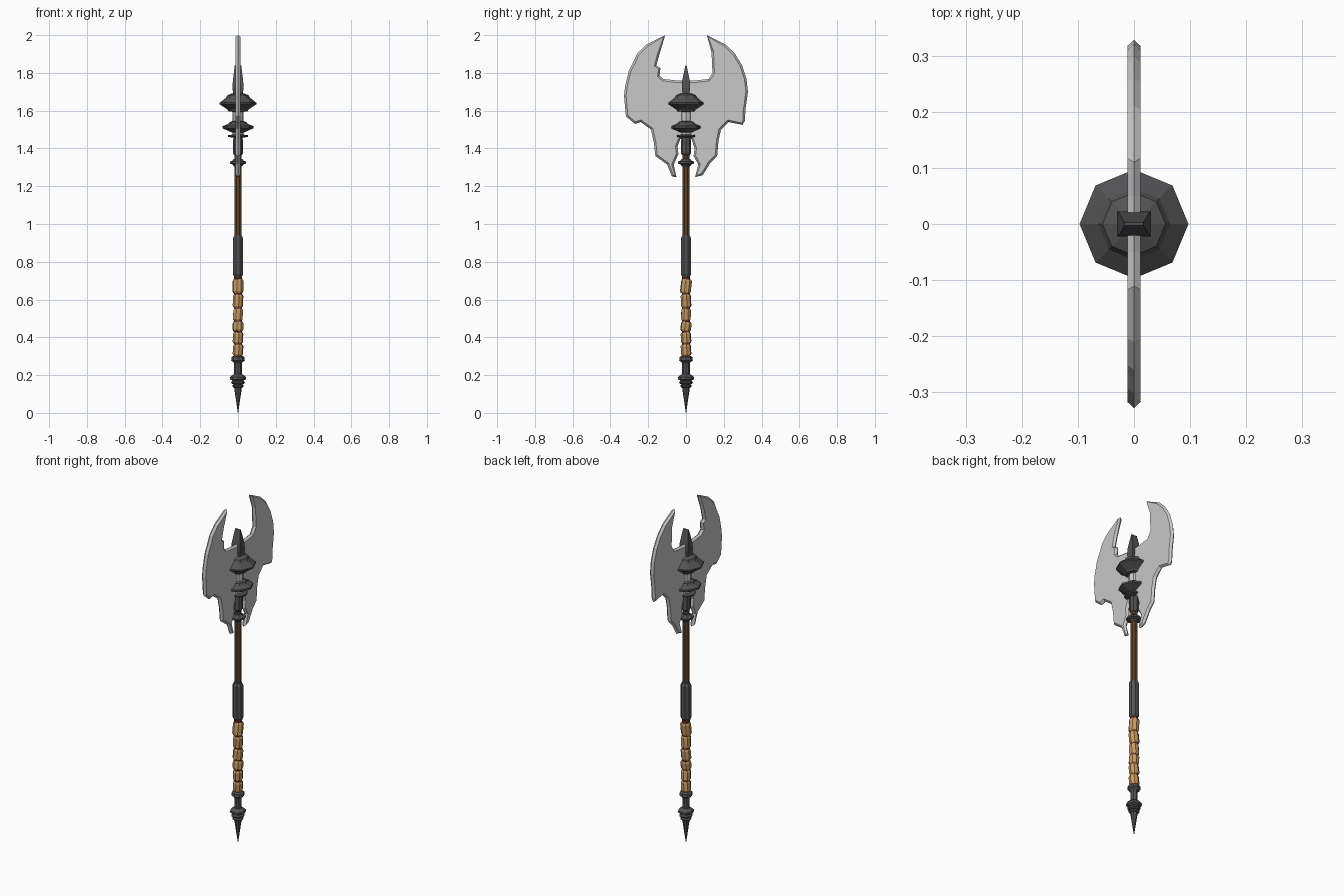
import bpy, bmesh, math, random
from mathutils import Matrix, Vector
random.seed(4)


def mat(name, rgb):
    m = bpy.data.materials.new(name)
    m.diffuse_color = (*rgb, 1)
    return m


STEEL = mat("light_steel", (0.58, 0.58, 0.58))
IRON = mat("dark_iron", (0.085, 0.085, 0.088))
WOOD = mat("brown_wood", (0.11, 0.055, 0.024))
LEATHER = mat("tan_leather", (0.58, 0.33, 0.13))
RED = mat("dark_red", (0.14, 0.02, 0.018))


def finish(bm, name, material):
    me = bpy.data.meshes.new(name)
    bm.to_mesh(me)
    bm.free()
    me.materials.append(material)
    ob = bpy.data.objects.new(name, me)
    bpy.context.collection.objects.link(ob)
    return ob


def lathe(name, profile, material, sides=8, turn=0.0, tilt=0.0):
    """Flat-faced turned part from (radius, z) pairs, closed at both ends."""
    bm = bmesh.new()
    mid = (profile[0][1] + profile[-1][1]) / 2
    rings = []
    for r, z in profile:
        rings.append([bm.verts.new((r * math.cos(turn + math.tau * i / sides),
                                    r * math.sin(turn + math.tau * i / sides), z))
                      for i in range(sides)])
    for a, b in zip(rings, rings[1:]):
        for i in range(sides):
            j = (i + 1) % sides
            bm.faces.new((a[i], a[j], b[j], b[i]))
    bm.faces.new(rings[0][::-1])
    bm.faces.new(rings[-1])
    bmesh.ops.recalc_face_normals(bm, faces=bm.faces)
    if tilt:
        bmesh.ops.rotate(bm, verts=bm.verts, cent=(0, 0, mid),
                         matrix=Matrix.Rotation(tilt, 3, Vector((math.cos(turn * 5), math.sin(turn * 5), 0))))
    return finish(bm, name, material)


# double blade: chipped outline in the y-z plane, bevelled edge, mirrored in x
right = [(0.03, 1.45), (0.045, 1.40), (0.04, 1.36), (0.065, 1.315), (0.048, 1.248),
         (0.088, 1.258), (0.13, 1.325), (0.165, 1.36), (0.172, 1.44), (0.185, 1.50),
         (0.225, 1.54), (0.30, 1.525), (0.313, 1.55), (0.314, 1.60), (0.328, 1.70),
         (0.32, 1.77), (0.297, 1.84), (0.26, 1.90), (0.21, 1.95), (0.11, 2.0),
         (0.135, 1.91), (0.14, 1.80), (0.12, 1.768), (0.05, 1.76)]
left = [(-0.05, 1.76), (-0.12, 1.768), (-0.14, 1.785), (-0.135, 1.825), (-0.157, 1.84),
        (-0.14, 1.90), (-0.11, 2.0), (-0.21, 1.95), (-0.26, 1.90), (-0.275, 1.865),
        (-0.303, 1.81), (-0.322, 1.73), (-0.328, 1.68), (-0.318, 1.57), (-0.27, 1.53),
        (-0.24, 1.54), (-0.185, 1.50), (-0.17, 1.43), (-0.162, 1.36), (-0.10, 1.315),
        (-0.075, 1.252), (-0.05, 1.248), (-0.065, 1.315), (-0.04, 1.37), (-0.045, 1.41),
        (-0.03, 1.45)]
bm = bmesh.new()
face = bm.faces.new([bm.verts.new((0, y, z)) for y, z in right + left])
face.normal_update()
bmesh.ops.inset_individual(bm, faces=[face], thickness=0.011, depth=0.012)
blade = finish(bm, "double_blade", STEEL)
blade.modifiers.new("both_sides", 'MIRROR').use_axis[0] = True

# steel core and iron collars of the head
lathe("head_core", [(0.028, 1.47), (0.03, 1.56), (0.028, 1.69)], STEEL)
lathe("upper_disc", [(0.03, 1.692), (0.056, 1.682), (0.064, 1.668), (0.097, 1.642),
                     (0.097, 1.634), (0.055, 1.606), (0.05, 1.596), (0.028, 1.594)], IRON)
lathe("lower_disc", [(0.028, 1.545), (0.045, 1.54), (0.052, 1.53), (0.082, 1.518),
                     (0.082, 1.507), (0.052, 1.493), (0.028, 1.483)], IRON)
lathe("neck_ring", [(0.03, 1.473), (0.053, 1.47), (0.053, 1.462), (0.03, 1.457)], IRON)
lathe("neck_sleeve", [(0.024, 1.46), (0.026, 1.44), (0.026, 1.375), (0.02, 1.365)], IRON)
lathe("lower_neck_ring", [(0.022, 1.345), (0.03, 1.335), (0.042, 1.33), (0.042, 1.32),
                          (0.028, 1.315), (0.022, 1.305)], IRON)

# chisel-shaped top spike: half widths in x and y at each height
bm = bmesh.new()
rings = [[bm.verts.new((sx * hx, sy * hy, z)) for sx, sy in ((1, 1), (-1, 1), (-1, -1), (1, -1))]
         for hx, hy, z in ((0.022, 0.016, 1.67), (0.03, 0.022, 1.72),
                           (0.027, 0.02, 1.76), (0.017, 0.003, 1.84))]
for a, b in zip(rings, rings[1:]):
    for i in range(4):
        bm.faces.new((a[i], a[(i + 1) % 4], b[(i + 1) % 4], b[i]))
bm.faces.new(rings[0][::-1])
bm.faces.new(rings[-1])
bmesh.ops.recalc_face_normals(bm, faces=bm.faces)
finish(bm, "top_spike", IRON)

# shaft
lathe("wooden_shaft", [(0.02, 0.92), (0.02, 1.48)], WOOD, turn=math.pi / 8)
lathe("iron_grip_sleeve", [(0.022, 0.72), (0.029, 0.735), (0.029, 0.925), (0.022, 0.94)],
      IRON, turn=math.pi / 8)
lathe("red_grip_core", [(0.021, 0.28), (0.021, 0.73)], RED)

# leather wraps: short, slightly tilted bands
levels = [0.30, 0.365, 0.43, 0.485, 0.555, 0.63, 0.71]
for n, (lo, hi) in enumerate(zip(levels, levels[1:])):
    r = 0.028 + random.uniform(-0.001, 0.001)
    lathe(f"leather_wrap_{n + 1}", [(r - 0.005, lo + 0.002), (r, lo + 0.011),
                                    (r, hi - 0.011), (r - 0.005, hi - 0.002)],
          LEATHER, turn=random.uniform(0.1, 0.7), tilt=random.uniform(0.06, 0.14))

# pommel: rings and bottom spike
lathe("pommel", [(0.024, 0.302), (0.034, 0.295), (0.036, 0.278), (0.024, 0.268),
                 (0.02, 0.262), (0.02, 0.205), (0.03, 0.20), (0.042, 0.19),
                 (0.042, 0.178), (0.028, 0.17), (0.036, 0.163), (0.034, 0.155),
                 (0.022, 0.15), (0.031, 0.144), (0.029, 0.137), (0.02, 0.132),
                 (0.017, 0.11), (0.001, 0.0)], IRON)
